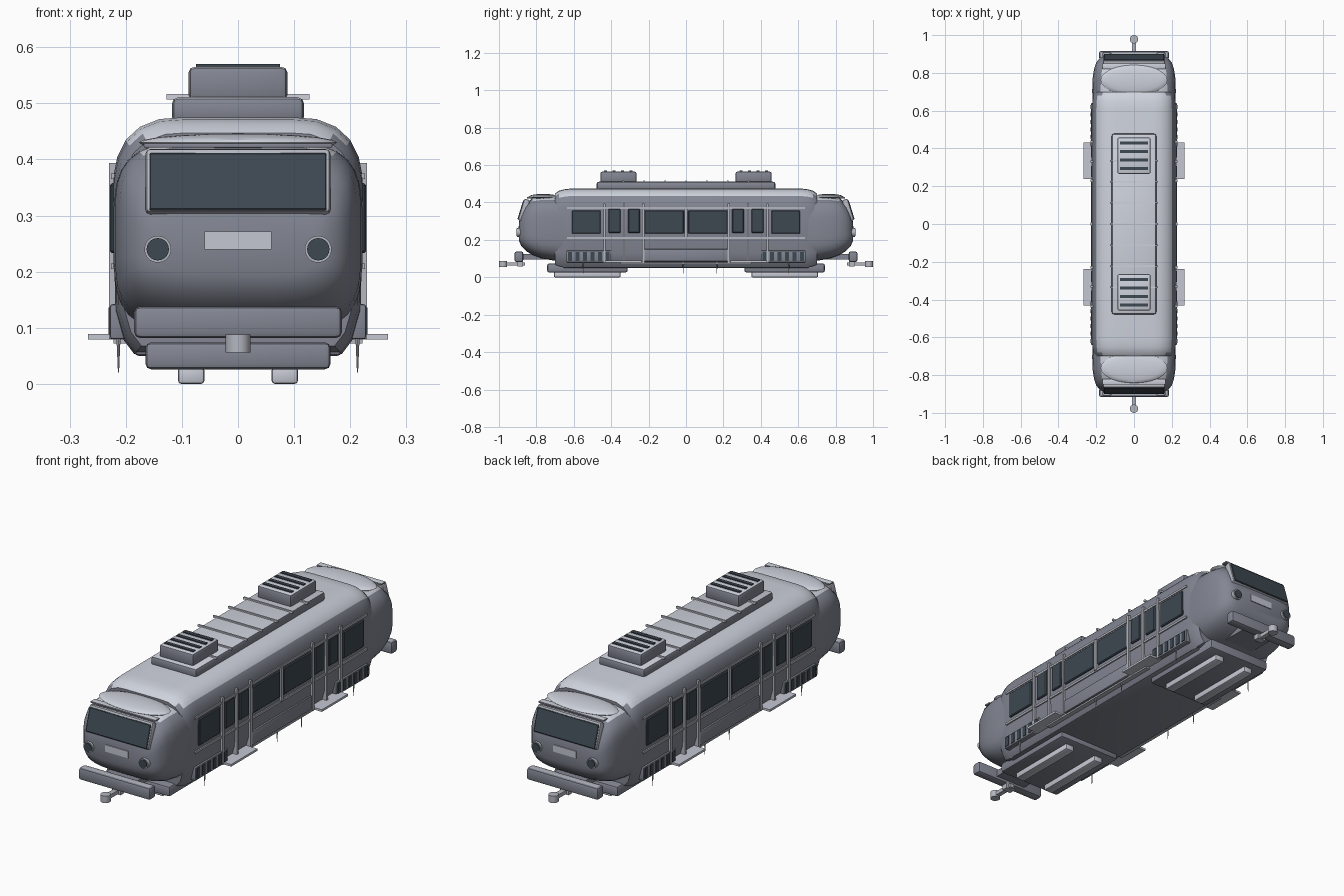
import bpy
import bmesh
import math
from mathutils import Matrix, Vector

default = bpy.data.objects.get("Cube")
if default:
    bpy.data.objects.remove(default, do_unlink=True)


def material(name, rgb):
    m = bpy.data.materials.new(name)
    m.use_nodes = True
    m.diffuse_color = (*rgb, 1)
    m.node_tree.nodes["Principled BSDF"].inputs["Base Color"].default_value = (*rgb, 1)
    return m


GREY = material("body grey", (0.225, 0.24, 0.29))
ROOF = material("roof light grey", (0.62, 0.65, 0.72))
TRIM = material("trim grey", (0.46, 0.475, 0.53))
PALE = material("pale metal", (0.56, 0.575, 0.65))
GLASS = material("dark glass", (0.047, 0.064, 0.082))


def finish(name, bm, mat, smooth=False):
    bmesh.ops.recalc_face_normals(bm, faces=bm.faces)
    mesh = bpy.data.meshes.new(name)
    bm.to_mesh(mesh)
    bm.free()
    mesh.materials.append(mat)
    ob = bpy.data.objects.new(name, mesh)
    bpy.context.collection.objects.link(ob)
    if smooth:
        bpy.ops.object.select_all(action='DESELECT')
        ob.select_set(True)
        bpy.context.view_layer.objects.active = ob
        bpy.ops.object.shade_smooth_by_angle(angle=math.radians(30))
    return ob


def paint_top(ob, mat, limit=0.6):
    """Give upward-facing faces a second colour."""
    ob.data.materials.append(mat)
    for face in ob.data.polygons:
        if face.normal.z > limit:
            face.material_index = 1


def box(name, x, y, z, mat, bevel=0.0, segments=2, tilt=0.0):
    """Box from (low, high) ranges, optionally bevelled and tilted about x."""
    bm = bmesh.new()
    bmesh.ops.create_cube(bm, size=1)
    bm.transform(Matrix.Diagonal((abs(x[1] - x[0]), abs(y[1] - y[0]), abs(z[1] - z[0]), 1)))
    if bevel:
        bmesh.ops.bevel(bm, geom=bm.edges[:], offset=bevel, segments=segments,
                        profile=0.5, affect='EDGES')
    centre = Vector((sum(x) / 2, sum(y) / 2, sum(z) / 2))
    bm.transform(Matrix.Translation(centre) @ Matrix.Rotation(tilt, 4, 'X'))
    return finish(name, bm, mat, bevel > 0)


def cylinder(name, centre, r1, r2, depth, mat, along_y=False, sides=20):
    bm = bmesh.new()
    bmesh.ops.create_cone(bm, cap_ends=True, segments=sides, radius1=r1, radius2=r2, depth=depth)
    turn = Matrix.Rotation(math.pi / 2, 4, 'X') if along_y else Matrix()
    bm.transform(Matrix.Translation(centre) @ turn)
    return finish(name, bm, mat, True)


def loft(name, rings, mat):
    bm = bmesh.new()
    loops = [[bm.verts.new(p) for p in ring] for ring in rings]
    n = len(loops[0])
    for a, b in zip(loops, loops[1:]):
        for i in range(n):
            j = (i + 1) % n
            bm.faces.new((a[i], a[j], b[j], b[i]))
    bm.faces.new(loops[0])
    bm.faces.new(loops[-1])
    return finish(name, bm, mat, True)


def rounded(y, half, low, high, sides=32, power=0.5):
    """Superellipse cross-section at a given y."""
    ring = []
    for i in range(sides):
        a = 2 * math.pi * (i + 0.5) / sides
        c, s = math.cos(a), math.sin(a)
        ring.append((half * math.copysign(abs(c) ** power, c), y,
                     (low + high) / 2 + (high - low) / 2 * math.copysign(abs(s) ** power, s)))
    return ring


# Main carriage shell with rounded light roof and stepped-in ends
half_profile = [(0.185, 0.053), (0.205, 0.08), (0.219, 0.13), (0.222, 0.37), (0.215, 0.405),
                (0.20, 0.435), (0.175, 0.458), (0.14, 0.472), (0.10, 0.475)]
outline = half_profile + [(-x, z) for x, z in reversed(half_profile)]
stations = [(0.61, 1, 1), (0.65, 0.99, 0.985), (0.68, 0.97, 0.955), (0.70, 0.93, 0.90)]
stations = [(-y, w, h) for y, w, h in reversed(stations)] + stations
shell = loft("carriage_shell", [[(x * w, y, 0.2 + (z - 0.2) * h) for x, z in outline]
                                for y, w, h in stations], GREY)
paint_top(shell, ROOF)

# Roof plinth and cross ribs
paint_top(box("roof_plinth", (-0.118, 0.118), (-0.478, 0.478), (0.465, 0.511), GREY, 0.012), ROOF)
for i in range(-3, 4):
    box("roof_rib", (-0.127, 0.127), (i * 0.112 - 0.004, i * 0.112 + 0.004),
        (0.507, 0.517), ROOF)

nose_stations = [(0.60, 0.215, 0.085, 0.425), (0.70, 0.222, 0.088, 0.435),
                 (0.77, 0.220, 0.100, 0.434), (0.82, 0.212, 0.118, 0.425),
                 (0.855, 0.200, 0.140, 0.395), (0.88, 0.180, 0.165, 0.345),
                 (0.893, 0.150, 0.195, 0.295)]

# Both ends are alike
for e, end in ((-1, "front"), (1, "rear")):
    def ys(a, b):
        return tuple(sorted((e * a, e * b)))

    nose = loft(end + "_nose", [rounded(e * y, w, lo, hi) for y, w, lo, hi in nose_stations], GREY)
    paint_top(nose, ROOF, 0.9)

    # Domed brow over the windscreen
    bm = bmesh.new()
    bmesh.ops.create_uvsphere(bm, u_segments=24, v_segments=10, radius=1)
    bm.transform(Matrix.Translation((0, e * 0.762, 0.43)) @ Matrix.Diagonal((0.177, 0.08, 0.016, 1)))
    finish(end + "_brow", bm, ROOF, True)
    paint_top(box(end + "_brow_lip", (-0.168, 0.168), ys(0.82, 0.85), (0.421, 0.429),
                  GREY, 0.002), ROOF)

    # Windscreen leaning back
    lean = e * math.radians(17)
    box(end + "_windscreen_frame", (-0.165, 0.165), ys(0.85, 0.882), (0.299, 0.419),
        TRIM, 0.009, 2, lean)
    box(end + "_windscreen", (-0.158, 0.158), ys(0.878, 0.886), (0.307, 0.413),
        GLASS, 0.0025, 1, lean)

    # Lamps and blank plate
    for s in (-1, 1):
        cylinder(end + "_lamp_rim", (s * 0.143, e * 0.888, 0.24), 0.024, 0.024, 0.032, TRIM, True)
        cylinder(end + "_lamp_glass", (s * 0.143, e * 0.904, 0.24), 0.02, 0.02, 0.006, GLASS, True)
    box(end + "_plate", (-0.06, 0.06), ys(0.888, 0.897), (0.24, 0.272), PALE)

    # Bumper and coupler
    paint_top(box(end + "_bumper", (-0.185, 0.185), ys(0.87, 0.916), (0.082, 0.138),
                  GREY, 0.01), TRIM, 0.95)
    box(end + "_bumper_bracket", (-0.08, 0.08), ys(0.72, 0.88), (0.095, 0.125), GREY)
    box(end + "_coupler_bar", (-0.011, 0.011), ys(0.86, 0.975), (0.062, 0.08), TRIM)
    box(end + "_coupler_mount", (-0.022, 0.022), ys(0.872, 0.9), (0.058, 0.09), TRIM)
    cylinder(end + "_coupler_head", (0, e * 0.978, 0.072), 0.022, 0.022, 0.032, TRIM)

    # Bogie plate and skids
    box(end + "_bogie", (-0.165, 0.165), ys(0.312, 0.742), (0.026, 0.074), GREY, 0.01)
    for s in (-1, 1):
        box(end + "_skid", (s * 0.06, s * 0.107), ys(0.35, 0.706), (0, 0.03), PALE, 0.006)

    # Roof ventilation unit
    paint_top(box(end + "_roof_unit", (-0.088, 0.088), ys(0.265, 0.458), (0.505, 0.565),
                  GREY, 0.01), ROOF)
    for i in range(4):
        y = 0.295 + i * 0.045
        box(end + "_roof_slat", (-0.075, 0.075), ys(y - 0.008, y + 0.008), (0.562, 0.57), GLASS)

# Side details on both flanks
box("underframe", (-0.185, 0.185), (-0.66, 0.66), (0.05, 0.09), GREY, 0.008)
for s, side in ((-1, "right"), (1, "left")):
    def xs(a, b):
        return tuple(sorted((s * a, s * b)))

    for z in (0.37, 0.21):
        box(side + "_rail", xs(0.215, 0.226), (-0.635, 0.635), (z - 0.005, z + 0.005), TRIM)
    box(side + "_sill_panel", xs(0.20, 0.227), (-0.225, 0.225), (0.085, 0.15), GREY, 0.004)
    box(side + "_sill_rail", xs(0.19, 0.222), (-0.35, 0.35), (0.072, 0.08), TRIM)
    box(side + "_centre_post", xs(0.215, 0.23), (-0.008, 0.008), (0.21, 0.37), TRIM)

    for e in (-1, 1):
        def ys(a, b):
            return tuple(sorted((e * a, e * b)))

        # Windows: long middle pane, two door panes, end pane
        for name, a, b, lo, hi in (("window", 0.012, 0.222, 0.233, 0.358),
                                   ("door_window", 0.246, 0.31, 0.238, 0.366),
                                   ("door_window", 0.35, 0.415, 0.238, 0.366),
                                   ("window", 0.456, 0.61, 0.233, 0.358)):
            box(f"{side}_{name}", xs(0.212, 0.2285), ys(a, b), (lo, hi), GLASS, 0.004, 1)

        # Door posts
        for y in (0.229, 0.331, 0.436):
            box(side + "_door_post", xs(0.205, 0.23), ys(y - 0.006, y + 0.006), (0.08, 0.394), TRIM)

        # Boarding step
        box(side + "_step", xs(0.18, 0.267), ys(0.238, 0.432), (0.079, 0.089), PALE)

        # Louvred vent
        box(side + "_vent", xs(0.20, 0.228), ys(0.40, 0.64), (0.08, 0.142), GREY, 0.004)
        for i in range(6):
            y = 0.42 + i * 0.04
            box(side + "_vent_slot", xs(0.224, 0.231), ys(y - 0.011, y + 0.011),
                (0.088, 0.136), GLASS)

    # Hanging pins
    for y in (-0.55, -0.015, 0.165, 0.55):
        cylinder(side + "_pin", (s * 0.213, y, 0.055), 0.001, 0.004, 0.07, TRIM, False, 8)
